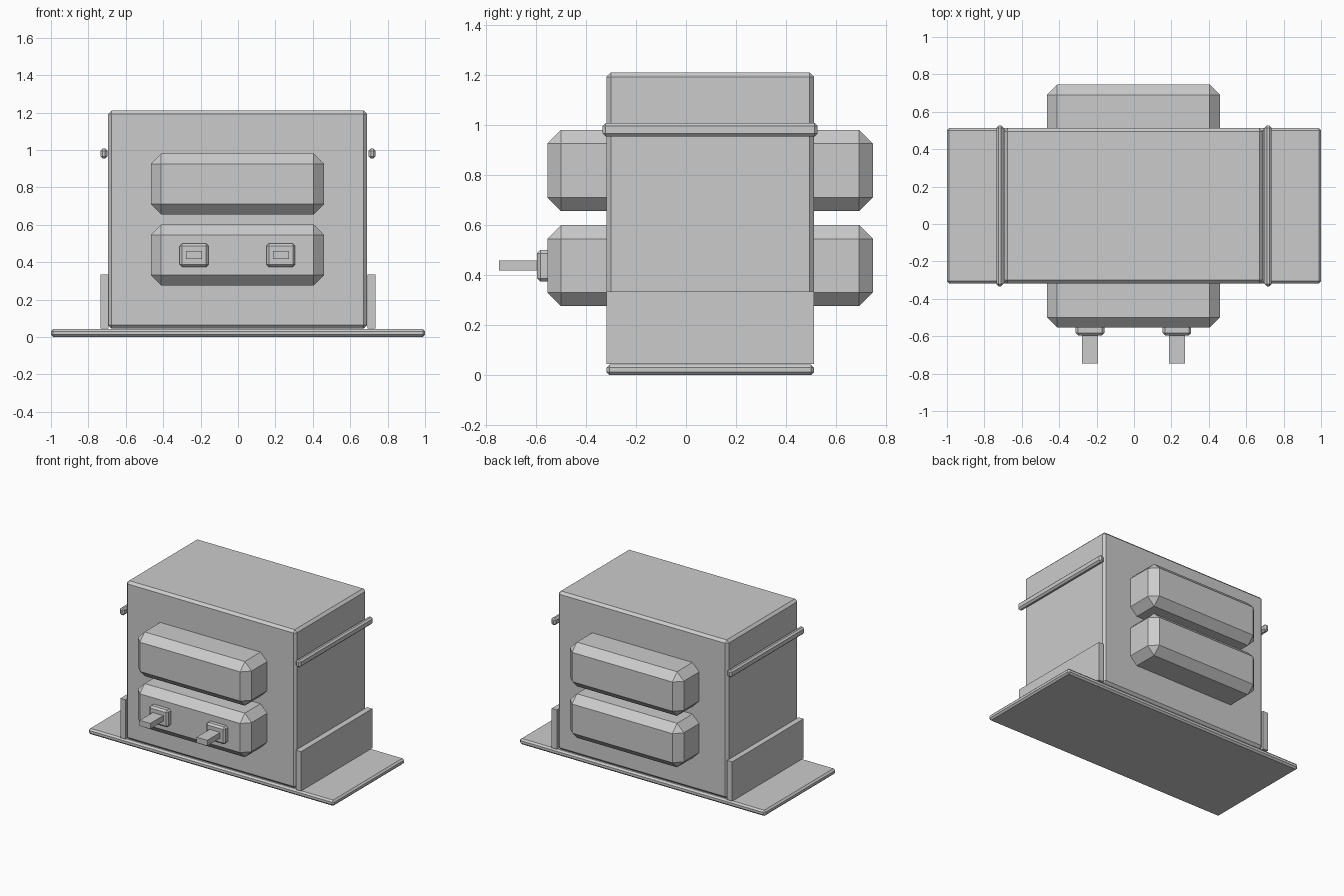
import bpy, bmesh

if "Cube" in bpy.data.objects:
    bpy.data.objects.remove(bpy.data.objects["Cube"])


def box(name, x, y, z, chamfer=0.0):
    """Flat-shaded box from (min, max) ranges, with all edges chamfered."""
    bm = bmesh.new()
    bmesh.ops.create_cube(bm, size=1.0)
    for v in bm.verts:
        for i, (lo, hi) in enumerate((x, y, z)):
            v.co[i] = lo if v.co[i] < 0 else hi
    if chamfer:
        bmesh.ops.bevel(bm, geom=bm.edges[:], offset=chamfer, segments=1,
                        affect='EDGES', profile=0.5)
    bmesh.ops.recalc_face_normals(bm, faces=bm.faces[:])
    mesh = bpy.data.meshes.new(name)
    bm.to_mesh(mesh)
    bm.free()
    obj = bpy.data.objects.new(name, mesh)
    bpy.context.collection.objects.link(obj)
    return obj


DEPTH = (-0.317, 0.512)

# Mounting plate and main core block
box("base_plate", (-1.0, 1.0), DEPTH, (0.0, 0.042), 0.012)
box("core", (-0.695, 0.69), DEPTH, (0.045, 1.21), 0.018)

# Two windings passing through the core, front to back
for label, z in (("lower", (0.276, 0.60)), ("upper", (0.655, 0.98))):
    box(label + "_coil", (-0.466, 0.46), (-0.554, 0.746), z, 0.055)

# Terminals: block and pin on the front of the lower coil
for label, cx in (("left", -0.235), ("right", 0.229)):
    box(label + "_terminal_block", (cx - 0.077, cx + 0.077),
        (-0.595, -0.54), (0.374, 0.50), 0.013)
    box(label + "_terminal_pin", (cx - 0.043, cx + 0.043),
        (-0.746, -0.585), (0.418, 0.459))

# Side brackets and clamp rods, one set on each end
for label, s in (("left", -1), ("right", 1)):
    ends = sorted((s * 0.693, s * 0.735))
    box(label + "_bracket", ends, DEPTH, (0.045, 0.335))
    rod = sorted((s * 0.698, s * 0.736))
    box(label + "_clamp_rod", rod, (-0.333, 0.526), (0.954, 1.007), 0.012)
